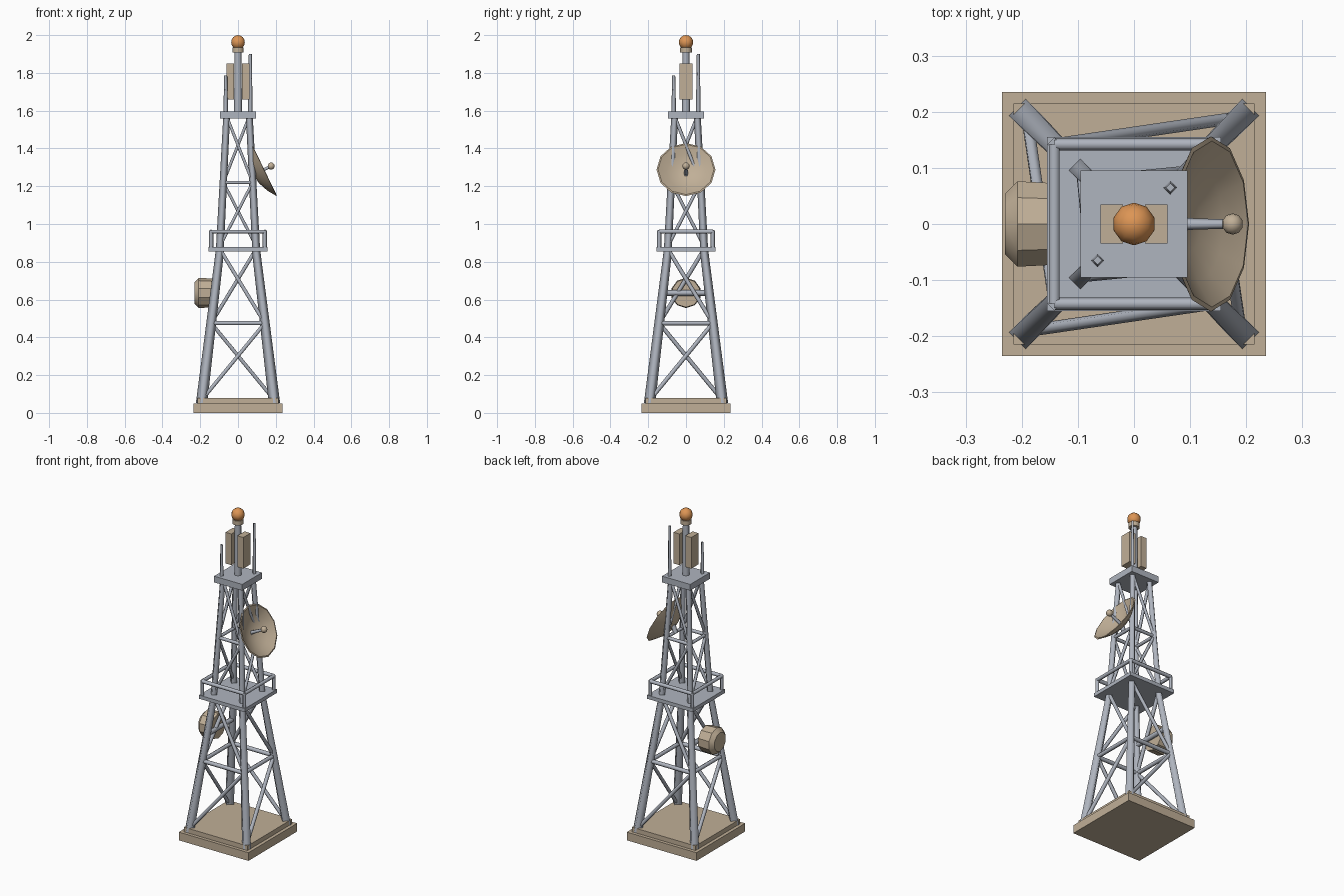
import bpy, bmesh, math
from mathutils import Vector, Matrix

if "Cube" in bpy.data.objects:
    bpy.data.objects.remove(bpy.data.objects["Cube"], do_unlink=True)


def material(name, r, g, b):
    m = bpy.data.materials.new(name)
    m.use_nodes = True
    m.diffuse_color = (r, g, b, 1)
    m.node_tree.nodes["Principled BSDF"].inputs["Base Color"].default_value = (r, g, b, 1)
    return m


STEEL = material("steel grey", 0.43, 0.46, 0.52)
TAN = material("tan", 0.53, 0.43, 0.31)
ORANGE = material("beacon orange", 0.72, 0.30, 0.09)
Z = Vector((0, 0, 1))


def finish(name, bm, mat):
    mesh = bpy.data.meshes.new(name)
    bm.to_mesh(mesh)
    bm.free()
    mesh.materials.append(mat)
    ob = bpy.data.objects.new(name, mesh)
    bpy.context.collection.objects.link(ob)
    return ob


def box(name, mat, center, size):
    bm = bmesh.new()
    bmesh.ops.create_cube(bm, size=1)
    bmesh.ops.scale(bm, vec=size, verts=bm.verts)
    bmesh.ops.translate(bm, vec=center, verts=bm.verts)
    return finish(name, bm, mat)


def tubes(name, mat, paths, r0, r1=None, sides=6):
    """Straight bars with soft sides and crisp ends, joined in one mesh."""
    bm = bmesh.new()
    for a, b in paths:
        a, b = Vector(a), Vector(b)
        turn = Z.rotation_difference(b - a).to_matrix().to_4x4()
        made = bmesh.ops.create_cone(
            bm, cap_ends=True, segments=sides, radius1=r0, radius2=r1 or r0,
            depth=(b - a).length, matrix=Matrix.Translation((a + b) / 2) @ turn)
        axis = (b - a).normalized()
        for f in {f for v in made["verts"] for f in v.link_faces}:
            f.normal_update()
            f.smooth = abs(f.normal.dot(axis)) < 0.9
            if not f.smooth:
                for e in f.edges:
                    e.smooth = False
    return finish(name, bm, mat)


def lathe(name, mat, profile, origin, axis, sides, sharp):
    """Spin (radius, height) points round an axis."""
    bm = bmesh.new()
    pts = [bm.verts.new((r, 0, h)) for r, h in profile]
    edges = [bm.edges.new(p) for p in zip(pts, pts[1:])]
    bmesh.ops.spin(bm, geom=pts + edges, cent=(0, 0, 0), axis=Z,
                   angle=math.tau, steps=sides, use_duplicate=False)
    bmesh.ops.remove_doubles(bm, verts=bm.verts, dist=0.0005)
    bmesh.ops.recalc_face_normals(bm, faces=bm.faces)
    turn = Z.rotation_difference(Vector(axis)).to_matrix().to_4x4()
    bm.transform(Matrix.Translation(origin) @ turn)
    for f in bm.faces:
        f.smooth = True
    ob = finish(name, bm, mat)
    ob.data.set_sharp_from_angle(angle=math.radians(sharp))
    return ob


def ball(name, mat, center, radius):
    bm = bmesh.new()
    bmesh.ops.create_uvsphere(bm, u_segments=10, v_segments=8, radius=radius)
    bmesh.ops.translate(bm, vec=center, verts=bm.verts)
    for f in bm.faces:
        f.smooth = True
    return finish(name, bm, mat)


CORNERS = [(-1, -1), (1, -1), (1, 1), (-1, 1)]


def corner(i, half, z):
    x, y = CORNERS[i % 4]
    return (x * half, y * half, z)


def ring(half, z):
    return [(corner(i, half, z), corner(i + 1, half, z)) for i in range(4)]


def tower(name, z0, h0, z1, h1, leg0, leg1, brace, middle):
    """Four tapering legs, a mid belt and one diagonal per face per bay."""
    def half(z):
        return h0 + (h1 - h0) * (z - z0) / (z1 - z0)
    tubes(name + "_legs", STEEL,
          [(corner(i, h0, z0), corner(i, h1, z1)) for i in range(4)], leg0, leg1, 4)
    tubes(name + "_belt", STEEL, ring(half(middle), middle), brace * 1.1)
    diagonals = []
    for bay, (lo, hi) in enumerate([(z0 + 0.02, middle), (middle, z1)]):
        for i in range(4):
            diagonals.append((corner(i + bay, half(lo), lo),
                              corner(i + 1 - bay, half(hi), hi)))
    tubes(name + "_diagonals", STEEL, diagonals, brace)


# Foundation
box("foundation", TAN, (0, 0, 0.025), (0.47, 0.47, 0.05))
box("foundation_step", TAN, (0, 0, 0.064), (0.43, 0.43, 0.028))

# Lattice tower in two stages
tower("lower_tower", 0.05, 0.193, 0.865, 0.095, 0.03, 0.022, 0.011, 0.475)
tower("upper_tower", 0.865, 0.096, 1.57, 0.06, 0.021, 0.018, 0.009, 1.22)

# Service platform with railing
box("service_platform", STEEL, (0, 0, 0.866), (0.31, 0.31, 0.022))
tubes("railing_posts", STEEL,
      [(corner(i, 0.142, 0.87), corner(i, 0.142, 0.965)) for i in range(4)], 0.012, sides=4)
tubes("railing", STEEL, ring(0.142, 0.96), 0.011)

# Top platform, mast, panels and whips
box("top_platform", STEEL, (0, 0, 1.577), (0.19, 0.19, 0.038))
tubes("mast", STEEL, [((0, 0, 1.59), (0, 0, 1.92))], 0.021, 0.018, 8)
for side, word in ((1, "left"), (-1, "right")):
    box(word + "_panel_antenna", TAN, (side * 0.04, 0, 1.755), (0.04, 0.07, 0.19))
tubes("tall_whip", STEEL, [((0.065, 0.065, 1.59), (0.065, 0.065, 1.9))], 0.0125, 0.008, 4)
tubes("short_whip", STEEL, [((-0.065, -0.065, 1.59), (-0.065, -0.065, 1.785))], 0.0125, 0.008, 4)

# Beacon
tubes("beacon_collar", TAN, [((0, 0, 1.908), (0, 0, 1.935))], 0.031, sides=10)
ball("beacon", ORANGE, (0, 0, 1.962), 0.038)

# Tilted dish with feed arm
aim = Vector((0.9, 0, 0.436)).normalized()
rim = Vector((0.137, 0, 1.288))
outer = [(0.156 * t, -0.062 + 0.062 * t * t) for t in (0, 0.35, 0.7, 1)]
inner = [(0.148 * t, -0.052 + 0.054 * t * t) for t in (1, 0.7, 0.35, 0)]
lathe("dish", TAN, outer + inner, rim, aim, 12, 40)
tubes("dish_feed_arm", STEEL, [(rim - aim * 0.06, rim + aim * 0.04)], 0.011, 0.008)
ball("dish_feed", TAN, rim + aim * 0.043, 0.019)
tubes("dish_mount", STEEL, [(rim - aim * 0.055, (0.07, 0, 1.22))], 0.014)

# Drum antenna on its crossbar
lathe("drum_antenna", TAN,
      [(0, 0), (0.076, 0), (0.08, 0.075), (0.057, 0.097), (0, 0.097)],
      (-0.133, 0, 0.635), (-1, 0, 0), 10, 30)
tubes("drum_crossbar", STEEL, [((-0.122, -0.12, 0.635), (-0.122, 0.12, 0.635))], 0.015)
